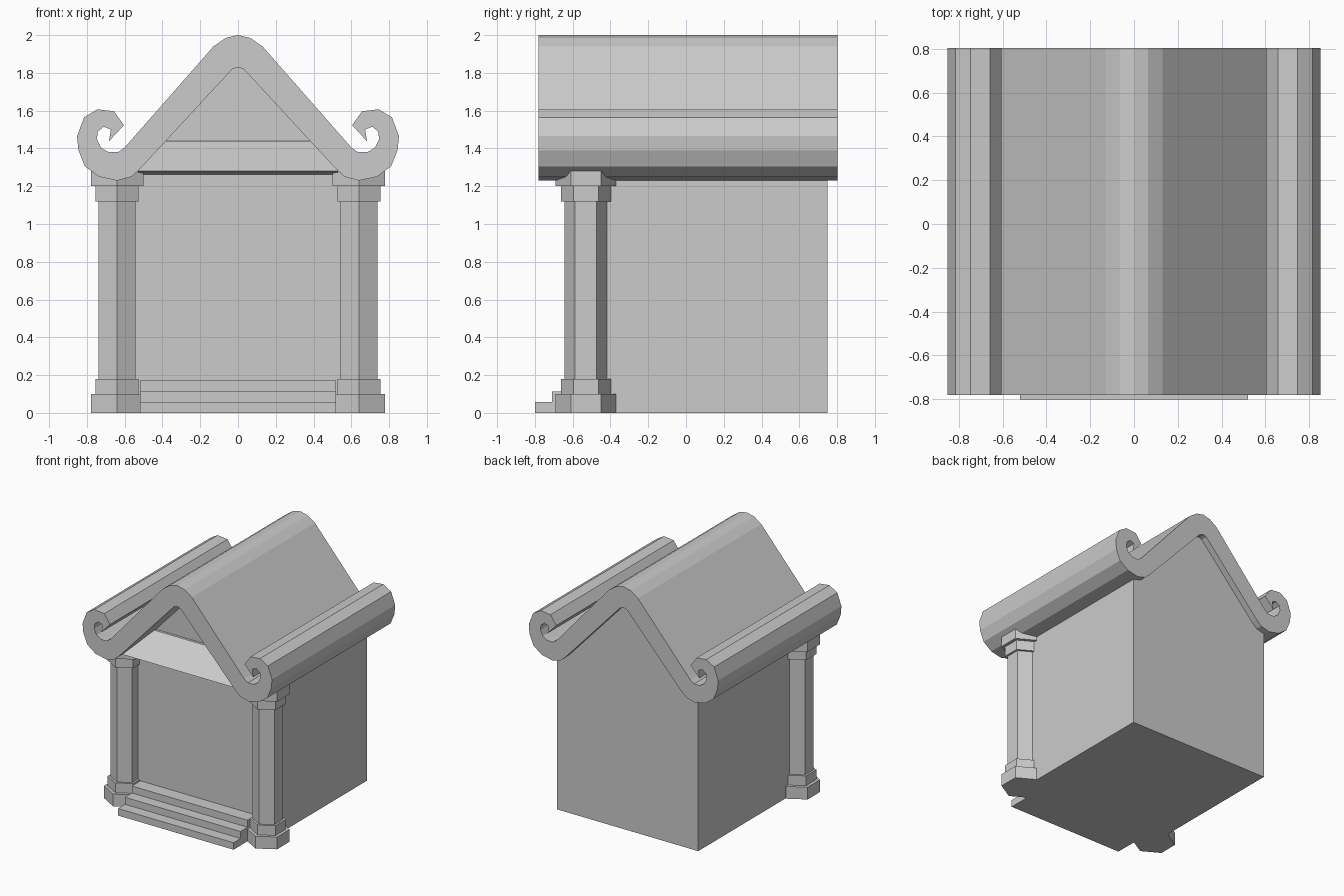
import bpy, bmesh, math
from mathutils import Vector

old = bpy.data.objects.get("Cube")
if old:
    bpy.data.objects.remove(old, do_unlink=True)

# One plain stone colour
grey = bpy.data.materials.new("light_grey_stone")
grey.use_nodes = True
grey.diffuse_color = (0.6, 0.6, 0.6, 1)
grey.node_tree.nodes["Principled BSDF"].inputs["Base Color"].default_value = (0.6, 0.6, 0.6, 1)


def finish(bm, name):
    bmesh.ops.recalc_face_normals(bm, faces=bm.faces)
    mesh = bpy.data.meshes.new(name)
    bm.to_mesh(mesh)
    bm.free()
    mesh.materials.append(grey)
    obj = bpy.data.objects.new(name, mesh)
    bpy.context.collection.objects.link(obj)
    return obj


def extrude(name, outline, axis, start, end):
    """Extrude an outline: (x, z) points along y, or (y, z) points along x."""
    bm = bmesh.new()
    if axis == "y":
        points = [(a, start, b) for a, b in outline]
        move = Vector((0, end - start, 0))
    else:
        points = [(start, a, b) for a, b in outline]
        move = Vector((end - start, 0, 0))
    face = bm.faces.new([bm.verts.new(p) for p in points])
    grown = bmesh.ops.extrude_face_region(bm, geom=[face], use_keep_orig=True)
    verts = [g for g in grown["geom"] if isinstance(g, bmesh.types.BMVert)]
    bmesh.ops.translate(bm, verts=verts, vec=move)
    return finish(bm, name)


def mirrored(half):
    """Close a right-hand outline that starts and ends on x = 0."""
    return half + [(-x, z) for x, z in reversed(half[1:-1])]


# Roof: rounded ridge, straight slopes, eaves rolled into scrolls
roof_half = [
    (0, 2.0), (0.065, 1.985), (0.13, 1.94), (0.6, 1.405),
    (0.635, 1.38), (0.685, 1.38), (0.726, 1.405), (0.747, 1.45),
    (0.742, 1.49), (0.71, 1.515), (0.673, 1.50), (0.683, 1.438),
    (0.604, 1.523), (0.657, 1.597), (0.745, 1.607), (0.815, 1.565),
    (0.852, 1.465), (0.845, 1.39), (0.81, 1.305), (0.735, 1.25),
    (0.64, 1.23), (0.565, 1.25), (0.52, 1.29), (0.03, 1.82), (0, 1.83),
]
extrude("roof", mirrored(roof_half), "y", -0.78, 0.803)

# Gabled main hall, its top buried in the roof thickness
hall_half = [(0, 1.88), (0.5, 1.36), (0.635, 1.28), (0.635, 0), (0, 0)]
extrude("hall", mirrored(hall_half), "y", -0.51, 0.75)

# Shallow panel on the front wall
extrude("front_panel", [(-0.53, 0.18), (0.53, 0.18), (0.53, 1.265), (-0.53, 1.265)],
        "y", -0.516, -0.5)

# Sloping canopy under the front gable
extrude("front_canopy", [(-0.73, 1.28), (-0.53, 1.44), (-0.5, 1.44), (-0.5, 1.262)],
        "x", -0.53, 0.53)

# Three front steps as one stair block
stairs = [(-0.5, 0)]
for i in range(3):
    y = -0.8 + 0.09 * i
    stairs += [(y, 0.057 * i), (y, 0.057 * (i + 1))]
stairs.append((-0.5, 0.171))
extrude("front_steps", stairs, "x", -0.52, 0.52)

# Six-sided corner pillars: (bottom, top, radius) of each tier
tiers = [(0, 0.1, 0.16), (0.1, 0.18, 0.132), (0.18, 1.12, 0.113),
         (1.12, 1.2, 0.132), (1.2, 1.28, 0.16)]
for side, label in ((1, "left"), (-1, "right")):
    bm = bmesh.new()
    rings = []
    for low, high, radius in tiers:
        for z in (low, high):
            ring = []
            for k in range(6):
                a = math.radians(90 + 60 * k)
                ring.append(bm.verts.new((side * 0.64 + radius * math.cos(a),
                                          -0.53 + radius * math.sin(a), z)))
            rings.append(ring)
    for r0, r1 in zip(rings, rings[1:]):
        for k in range(6):
            n = (k + 1) % 6
            bm.faces.new((r0[k], r0[n], r1[n], r1[k]))
    bm.faces.new(rings[0])
    bm.faces.new(rings[-1])
    finish(bm, label + "_pillar")
